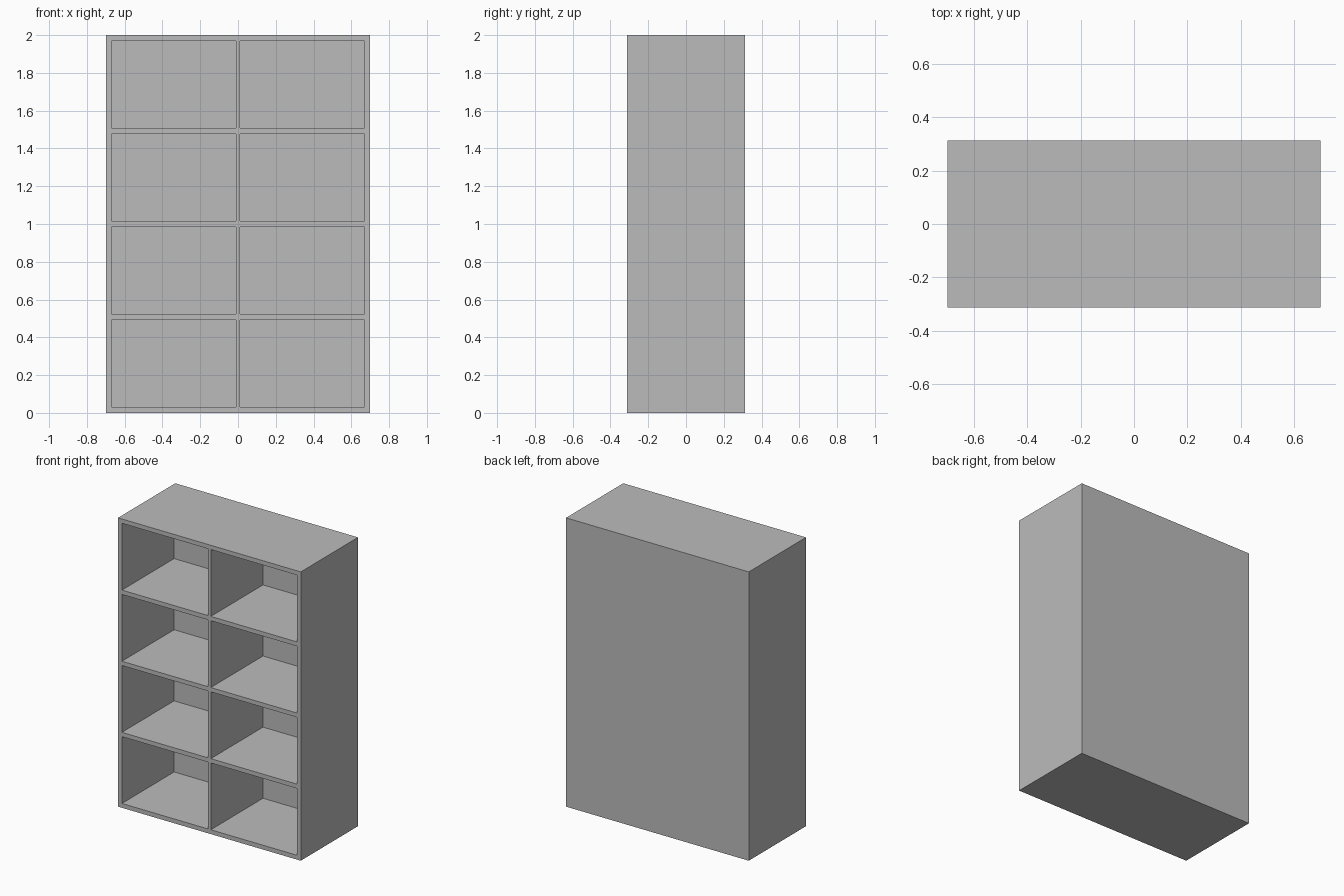
import bpy
import bmesh
from mathutils import Vector

if "Cube" in bpy.data.objects:
    bpy.data.objects.remove(bpy.data.objects["Cube"])

W, D, H = 0.70, 0.313, 2.0        # half width, half depth, height
WALL, DIVIDER, BACK = 0.03, 0.022, 0.055
ROWS = 4

# Grid lines of the front: walls and openings alternate
xs = [-W, -W + WALL, -DIVIDER / 2, DIVIDER / 2, W - WALL, W]
cell_h = (H - (ROWS + 1) * WALL) / ROWS
zs = [0.0]
for r in range(ROWS):
    zs += [zs[-1] + WALL, zs[-1] + WALL + cell_h]
zs.append(H)

bm = bmesh.new()

# Front frame, with the openings found at odd columns and rows
grid = [[bm.verts.new((x, -D, z)) for z in zs] for x in xs]
openings = []
for i in range(len(xs) - 1):
    for j in range(len(zs) - 1):
        f = bm.faces.new((grid[i][j], grid[i + 1][j], grid[i + 1][j + 1], grid[i][j + 1]))
        if i % 2 and j % 2:
            openings.append(f)

# Outer sides, top and bottom, then the back panel
rim = [e for e in bm.edges if e.is_boundary]
ext = bmesh.ops.extrude_edge_only(bm, edges=rim)["geom"]
bmesh.ops.translate(bm, vec=Vector((0, 2 * D, 0)),
                    verts=[g for g in ext if isinstance(g, bmesh.types.BMVert)])
bmesh.ops.contextual_create(bm, geom=[e for e in bm.edges if e.is_boundary])

# Push each opening inwards to form a compartment
for f in openings:
    out = bmesh.ops.extrude_face_region(bm, geom=[f])["geom"]
    bmesh.ops.translate(bm, vec=Vector((0, 2 * D - BACK, 0)),
                        verts=[g for g in out if isinstance(g, bmesh.types.BMVert)])
    if f.is_valid:
        bmesh.ops.delete(bm, geom=[f], context="FACES_ONLY")

bmesh.ops.recalc_face_normals(bm, faces=bm.faces[:])
mesh = bpy.data.meshes.new("bookcase")
bm.to_mesh(mesh)
bm.free()

# Single plain grey finish
grey = bpy.data.materials.new("light grey")
grey.diffuse_color = (0.5, 0.5, 0.5, 1.0)
grey.use_nodes = True
grey.node_tree.nodes["Principled BSDF"].inputs["Base Color"].default_value = grey.diffuse_color
mesh.materials.append(grey)

bookcase = bpy.data.objects.new("bookcase", mesh)
bpy.context.collection.objects.link(bookcase)
